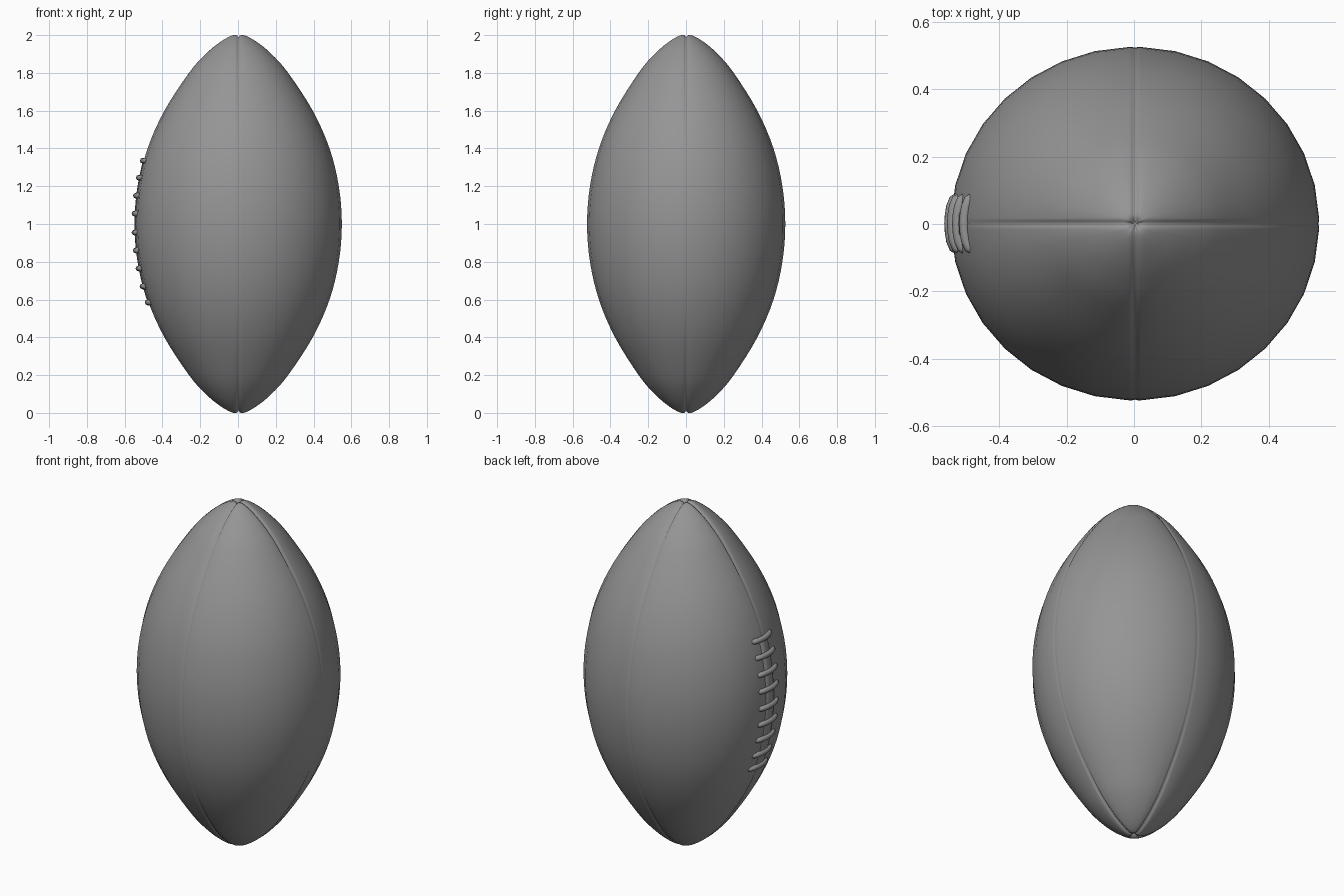
import bpy, bmesh, math
from mathutils import Vector

if "Cube" in bpy.data.objects:
    bpy.data.objects.remove(bpy.data.objects["Cube"])

CX, CY, RX, RY = 0.003, 0.001, 0.547, 0.525
HALF = [(0, 0.986), (0.03, 1.0), (0.095, 0.966), (0.175, 0.9), (0.263, 0.8),
        (0.393, 0.6), (0.482, 0.4), (0.531, 0.2), (0.547, 0)]
CTRL = HALF + [(r, -z) for r, z in HALF[-2::-1]]

GREY = bpy.data.materials.new("dark_grey")
GREY.diffuse_color = (0.3, 0.3, 0.3, 1)
GREY.use_nodes = True
GREY.node_tree.nodes["Principled BSDF"].inputs["Base Color"].default_value = GREY.diffuse_color


def smooth_profile(pts, steps):
    """Catmull-Rom curve through the (radius, height) points."""
    p = [Vector(q) for q in pts]
    p = [Vector((-p[1].x, p[1].y))] + p + [Vector((-p[-2].x, p[-2].y))]
    out = []
    for i in range(1, len(p) - 2):
        a, b, c, d = p[i - 1:i + 3]
        for s in range(steps):
            t = s / steps
            v = 0.5 * (2 * b + (c - a) * t + (2 * a - 5 * b + 4 * c - d) * t ** 2
                       + (3 * b - a - 3 * c + d) * t ** 3)
            v.y = max(-1, min(1, v.y))
            out.append(v)
    return out + [p[-2]]


PROFILE = smooth_profile(CTRL, 4)


def radius_at(z):
    """Body radius at world height z."""
    h = z - 1
    for a, b in zip(PROFILE[4:-4], PROFILE[5:-3]):
        if a.y >= h >= b.y and a.y > b.y:
            return a.x + (b.x - a.x) * (a.y - h) / (a.y - b.y)
    return 0.0


def place(r, ang, h):
    return Vector((CX + r * math.cos(ang), CY + r * RY / RX * math.sin(ang), 1 + h))


def add_part(bm, name):
    """Turn a bmesh into a smooth grey object."""
    for f in bm.faces:
        f.smooth = True
    mesh = bpy.data.meshes.new(name)
    bm.to_mesh(mesh)
    bm.free()
    mesh.materials.append(GREY)
    bpy.context.collection.objects.link(bpy.data.objects.new(name, mesh))


# Ball body: four panels separated by narrow pressed-in seams
bm = bmesh.new()
rings = []
for i in range(1, len(PROFILE) - 1):
    q = PROFILE[i]
    tan = PROFILE[i + 1] - PROFILE[i - 1]
    n = Vector((-tan.y, tan.x)).normalized()
    depth = min(0.0025 + 0.0105 * max(0, abs(q.y) - 0.4) / 0.6, 0.6 * q.x + 0.002)
    groove = q - n * depth
    edge = min(0.008 / q.x, 0.3)
    inner = min(2.2 * edge, 0.5)          # holding loop beside the seam
    angles = [edge] + [inner + (math.pi / 2 - 2 * inner) * j / 8 for j in range(9)]
    angles.append(math.pi / 2 - edge)
    ring = []
    for k in range(4):
        base = k * math.pi / 2
        ring.append(bm.verts.new(place(max(groove.x, 0.002), base, groove.y)))
        for a in angles:
            lip = q - n * depth * 0.2 if a in (angles[0], angles[-1]) else q
            ring.append(bm.verts.new(place(max(lip.x, 0.002), base + a, lip.y)))
    rings.append(ring)
for r0, r1 in zip(rings, rings[1:]):
    for j in range(len(r0)):
        k = (j + 1) % len(r0)
        bm.faces.new((r0[j], r1[j], r1[k], r0[k]))
for ring, q in ((rings[0], PROFILE[0]), (rings[-1], PROFILE[-1])):
    tip = bm.verts.new(place(0, 0, q.y))
    for j in range(len(ring)):
        bm.faces.new((tip, ring[j], ring[(j + 1) % len(ring)]))
bmesh.ops.recalc_face_normals(bm, faces=bm.faces)
add_part(bm, "ball_body")


def surface(y, z, lift):
    """Point on the -x side of the body, raised outward by lift."""
    r = radius_at(z) + lift
    return place(r, math.pi - math.asin(y / (r * RY / RX)), z - 1)


# Lace strip: thin raised band under the rungs
bm = bmesh.new()
rows = []
for i in range(25):
    z = 0.58 + 0.76 * i / 24
    rows.append([bm.verts.new(surface(y, z, l)) for y, l in
                 ((-0.036, -0.008), (-0.033, 0.003), (0, 0.004), (0.033, 0.003), (0.036, -0.008))])
for a, b in zip(rows, rows[1:]):
    for j in range(4):
        bm.faces.new((a[j], a[j + 1], b[j + 1], b[j]))
bmesh.ops.recalc_face_normals(bm, faces=bm.faces)
if sum(f.normal.x for f in bm.faces) > 0:
    bmesh.ops.reverse_faces(bm, faces=bm.faces)
add_part(bm, "lace_strip")

# Lace rungs: nine short cords across the seam
PATH = [(-0.077, -0.012), (-0.07, 0.0), (-0.05, 0.005), (-0.025, 0.007), (0, 0.008),
        (0.025, 0.007), (0.05, 0.005), (0.07, 0.0), (0.077, -0.012)]
for i, z in enumerate((0.585, 0.67, 0.765, 0.86, 0.955, 1.055, 1.15, 1.245, 1.335)):
    name = f"lace_{i + 1}"
    curve = bpy.data.curves.new(name, 'CURVE')
    curve.dimensions = '3D'
    curve.bevel_depth = 0.0155
    curve.bevel_resolution = 2
    curve.use_fill_caps = True
    curve.materials.append(GREY)
    sp = curve.splines.new('POLY')
    sp.points.add(len(PATH) - 1)
    for pt, (y, lift) in zip(sp.points, PATH):
        pt.co = (*surface(y, z, lift - 0.003), 1)
    sp.use_smooth = True
    bpy.context.collection.objects.link(bpy.data.objects.new(name, curve))
